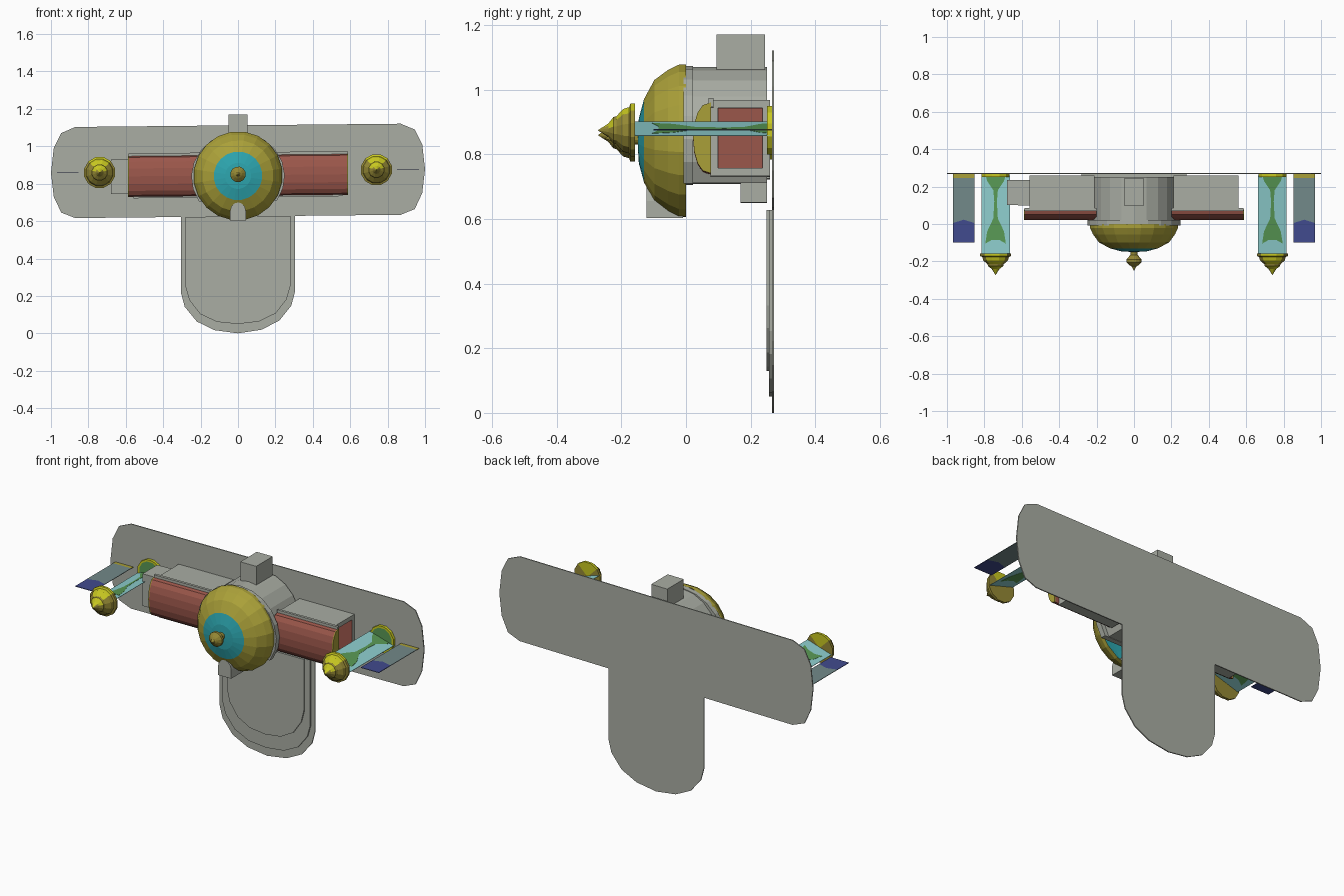
import bpy, bmesh, math

if "Cube" in bpy.data.objects:
    bpy.data.objects.remove(bpy.data.objects["Cube"])

def mat(name, r, g, b):
    m = bpy.data.materials.new(name)
    m.diffuse_color = (r, g, b, 1)
    m.use_nodes = True
    m.node_tree.nodes["Principled BSDF"].inputs["Base Color"].default_value = m.diffuse_color
    return m

GRAY = mat("stone_gray", .40, .42, .37)
RED = mat("brick_red", .33, .095, .07)
GOLD = mat("old_gold", .40, .35, .04)
YELLOW = mat("bright_yellow", .58, .58, .015)
BRONZE = mat("dark_gold", .30, .25, .035)
TEAL = mat("teal", .026, .38, .43)
CYAN = mat("pale_cyan", .27, .62, .62)
GREEN = mat("leaf_green", .10, .32, .09)
BLUE = mat("deep_blue", .053, .07, .27)
SLATE = mat("slate_teal", .17, .25, .25)
TILT = .01          # the whole piece leans slightly: z rises with x

def finish(name, bm, mats, rule=None, normals=True):
    if normals:
        bmesh.ops.recalc_face_normals(bm, faces=bm.faces)
    if rule:
        for f in bm.faces:
            f.material_index = rule(f)
    for v in bm.verts:
        v.co.z += TILT * v.co.x
    me = bpy.data.meshes.new(name)
    bm.to_mesh(me)
    bm.free()
    for m in mats:
        me.materials.append(m)
    ob = bpy.data.objects.new(name, me)
    bpy.context.collection.objects.link(ob)
    return ob

def prism(name, pts, y0, y1, mats, rule=None):
    """Extrude an xz outline along y."""
    bm = bmesh.new()
    f = bm.faces.new([bm.verts.new((x, y0, z)) for x, z in pts])
    ext = bmesh.ops.extrude_face_region(bm, geom=[f])["geom"]
    for v in ext:
        if isinstance(v, bmesh.types.BMVert):
            v.co.y = y1
    return finish(name, bm, mats, rule)

def box(name, x0, x1, y0, y1, z0, z1, m):
    return prism(name, [(x0, z0), (x1, z0), (x1, z1), (x0, z1)], y0, y1, [m])

def lathe(name, prof, n, cx, cz, mats, rule=None, smooth=None):
    """Spin (radius, y) points round a y axis; radius 0 closes to a point."""
    bm = bmesh.new()
    rings = []
    for r, y in prof:
        if r == 0:
            rings.append([bm.verts.new((cx, y, cz))] * n)
        else:
            rings.append([bm.verts.new((cx + r * math.sin(2 * math.pi * (i + .5) / n), y,
                                        cz + r * math.cos(2 * math.pi * (i + .5) / n))) for i in range(n)])
    for a, b in zip(rings, rings[1:]):
        for i in range(n):
            j = (i + 1) % n
            vs = list(dict.fromkeys([a[i], a[j], b[j], b[i]]))
            bm.faces.new(vs)
    return finish(name, bm, mats, rule)

def mirrored(half):
    """Close a half outline (x >= 0, top to bottom) by mirroring it."""
    return half + [(-x, z) for x, z in reversed(half) if x > 0]

# Wall plate: rounded wing with hanging tongue
prism("wall_plate", mirrored([(.87, 1.112), (.945, 1.08), (.985, 1.0), (1, .867), (.985, .74),
      (.945, .655), (.87, .625), (.305, .625), (.305, .22), (.285, .145), (.22, .065), (.125, .018), (0, 0)]),
      .266, .272, [GRAY])

# Stepped panels on the tongue
for name, w, low, y0 in (("tongue_step", .28, .05, .257), ("tongue_panel", .245, .13, .249)):
    half = [(w, .625), (w, low + .2), (w * .93, low + .13), (w * .72, low + .055), (w * .4, low + .012), (0, low)]
    prism(name, mirrored(half), y0, .266, [GRAY])

# Central drum with flat underside, flange, chimney, lower block, bottom spout
CZ = .838
R = .232
a0 = math.asin((.71 - CZ) / R)
arc = [a0 + (math.pi - 2 * a0) * i / 14 for i in range(15)]
prism("drum", [(R * .95 * math.cos(a), CZ + R * math.sin(a)) for a in arc], .0, .25, [GRAY])
prism("drum_flange", [(.25 * math.cos(a), CZ + .236 * math.sin(a)) for a in arc], -.008, .022, [GRAY])
box("chimney", -.052, .05, .095, .245, 1.05, 1.17, GRAY)
box("lower_block", -.1, .1, .168, .25, .65, .712, GRAY)
spout = [(-.042, .603)] + [(-.042 * math.cos(math.pi * i / 6), .655 + .045 * math.sin(math.pi * i / 6))
                           for i in range(7)] + [(.042, .603)]
prism("bottom_spout", spout, -.122, -.01, [GRAY])

# Gold dome with teal centre and finial
lathe("dome", [(.238, .0), (.238, -.022), (.222, -.055), (.19, -.098), (.13, -.13), (.07, -.146), (0, -.15)],
      20, 0, CZ + .004, [GOLD, TEAL], lambda f: int(f.calc_center_median().y < -.132))
lathe("dome_finial", [(.02, -.14), (.02, -.165), (.042, -.19), (.042, -.205), (.022, -.222), (.012, -.228),
      (0, -.252)], 12, 0, .85, [BRONZE])

for side, s in (("left", -1), ("right", 1)):
    # Arm housing with a recessed red opening at its outer end
    bm = bmesh.new()
    bmesh.ops.create_cube(bm, size=1)
    for v in bm.verts:
        v.co = (s * (.385 + v.co.x * .35), .168 + v.co.y * .185, .845 + v.co.z * .235)
    bm.faces.ensure_lookup_table()
    end = max(bm.faces, key=lambda f: s * f.calc_center_median().x)
    bmesh.ops.recalc_face_normals(bm, faces=bm.faces)
    bmesh.ops.inset_region(bm, faces=[end], thickness=.034)
    bmesh.ops.inset_region(bm, faces=[end], thickness=.002, depth=-.12)
    finish(side + "_arm_housing", bm, [GRAY, RED],
           lambda f: int(abs(f.calc_center_median().x) < .555 and f.calc_area() < .03
                         and abs(f.calc_center_median().z - .845) < .1))

    # Curved red front of the arm with gold end rim (crescent section)
    for name, x0, x1, m in (("roll", .2, .582, RED), ("roll_rim", .582, .588, GOLD)):
        bm = bmesh.new()
        n = 8
        sec = [(.078 - .056 * math.sin(math.pi * i / n) ** .8, .845 - .11 * math.cos(math.pi * i / n))
               for i in range(n + 1)]
        f = bm.faces.new([bm.verts.new((s * x0, y, z)) for y, z in sec])
        for v in bmesh.ops.extrude_face_region(bm, geom=[f])["geom"]:
            if isinstance(v, bmesh.types.BMVert):
                v.co.x = s * x1
        finish(f"{side}_arm_{name}", bm, [m])
    box(f"{side}_arm_ledge", *sorted((s * .2, s * .585)), .07, .085, .94, .968, GRAY)

    # Lamp: wall disc, sloping sheet with green hourglass, front bulb
    cx, cz = s * .74, .867
    lathe(side + "_lamp_base", [(0, .266), (.078, .266), (.078, .25), (.066, .25), (0, .25)], 12, cx, cz,
          [GREEN, YELLOW], lambda f: int(math.hypot(f.calc_center_median().x - cx,
                                                    f.calc_center_median().z - cz) > .06))

    def sheet_z(u, lift=0):
        return cz + .005 - u * .3 + lift

    def sheet(name, rows, lift, thick, m):
        bm = bmesh.new()
        pts = [(-w, y) for w, y in rows] + [(w, y) for w, y in reversed(rows)]
        f = bm.faces.new([bm.verts.new((s * (.74 + u), y, sheet_z(u, lift))) for u, y in pts])
        for v in bmesh.ops.extrude_face_region(bm, geom=[f])["geom"]:
            if isinstance(v, bmesh.types.BMVert):
                v.co.z -= thick
        finish(name, bm, [m])

    sheet(side + "_lamp_sheet", [(.076, .26), (.076, -.165)], .001, .002, CYAN)
    sheet(side + "_lamp_leaf", [(.052, .255), (.045, .23), (.012, .18), (.007, .12), (.012, .03),
          (.045, -.04), (.055, -.105), (.02, -.085)], .002, .004, GREEN)
    lathe(side + "_lamp_bulb", [(0, -.158), (.085, -.158), (.085, -.172), (.074, -.176), (.068, -.195),
          (.045, -.215), (.042, -.225), (.022, -.24), (0, -.273)], 12, cx, cz, [BRONZE, YELLOW],
          lambda f: int(f.calc_center_median().z > cz + .046
                        or (f.calc_center_median().y < -.22 and f.calc_center_median().z > cz + .012)))

    # Flat horizontal pennant: slate with blue pointed tip and gold root
    for name, y0, y1, peak0, peak1, m in (("root", .245, .266, .015, 0, GOLD), ("cloth", .005, .245, .018, .015, SLATE),
                                          ("tip", -.1, .005, 0, .018, BLUE)):
        bm = bmesh.new()
        xs = (.853, .91, .968)
        pts = [(xs[0], y0), (xs[1], y0 + (peak0 if name != "root" else -.0)), (xs[2], y0),
               (xs[2], y1), (xs[1], y1 + (peak1 if name == "tip" else 0)), (xs[0], y1)]
        f = bm.faces.new([bm.verts.new((s * x, y, cz + .002)) for x, y in pts])
        for v in bmesh.ops.extrude_face_region(bm, geom=[f])["geom"]:
            if isinstance(v, bmesh.types.BMVert):
                v.co.z -= .003
        finish(f"{side}_pennant_{name}", bm, [m])
